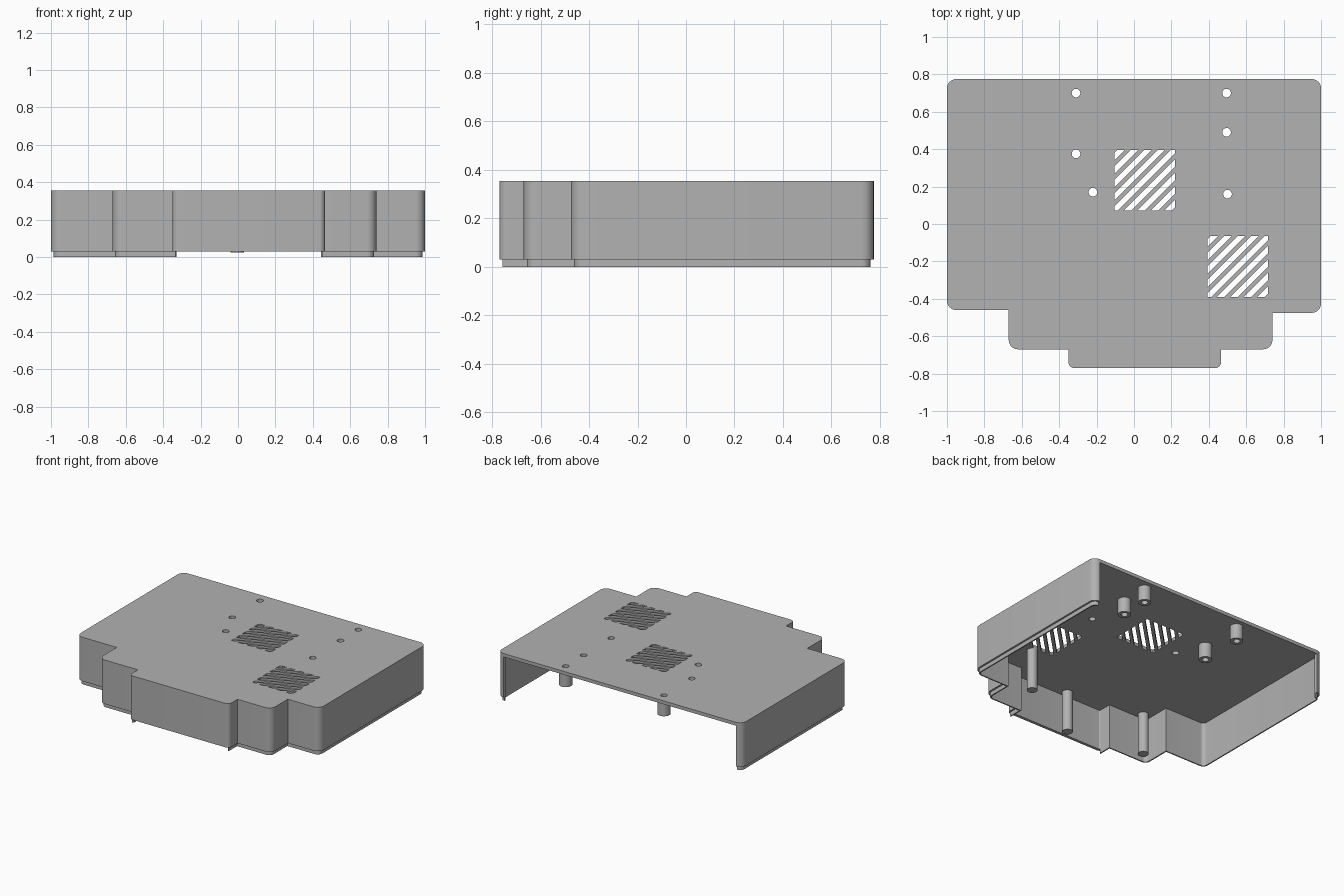
import bpy, bmesh
from math import sin, cos, pi, radians
from mathutils import Vector

cube = bpy.data.objects.get("Cube")
if cube:
    bpy.data.objects.remove(cube)

# One plain grey for the whole cover
GREY = (0.445, 0.445, 0.445, 1)
mat = bpy.data.materials.new("plain grey")
mat.use_nodes = True
mat.diffuse_color = GREY
bsdf = mat.node_tree.nodes["Principled BSDF"]
bsdf.inputs["Base Color"].default_value = GREY

TOP, UNDER, RIM = 0.355, 0.33, 0.03
WALL, STEP = 0.022, 0.013

# Outline corners, running from the back round the front: x, y, fillet radius
CORNERS = [(-1, .775, .05), (-1, -.46, .05), (-.67, -.46, 0), (-.67, -.67, .05),
           (-.35, -.67, 0), (-.35, -.77, .03), (.465, -.77, .03), (.465, -.67, 0),
           (.74, -.67, .05), (.74, -.475, 0), (1, -.475, .05), (1, .775, .05)]


def outline(inset=0, ids=range(12), sharp=()):
    """Filleted outline points for the chosen corners, offset inward."""
    pts = []
    for i in ids:
        p = Vector(CORNERS[i][:2])
        a = (p - Vector(CORNERS[i - 1][:2])).normalized()
        b = (Vector(CORNERS[(i + 1) % 12][:2]) - p).normalized()
        p += inset * (Vector((-a.y, a.x)) + Vector((-b.y, b.x)))
        r = CORNERS[i][2] - inset
        if r <= 0 or i in sharp:
            pts.append(p)
            continue
        centre = p - a * r + b * r
        for k in range(9):
            t = k * pi / 16
            pts.append(centre - b * r * cos(t) + a * r * sin(t))
    return pts


def circle(x, y, r, n=32):
    return [(x + r * cos(2 * pi * k / n), y + r * sin(2 * pi * k / n)) for k in range(n)]


def slots(x0, y0, size, count=9, pitch=.072, width=.04):
    """Diagonal vent slots clipped to a square."""
    def ends(c):
        lo, hi = max(0, -c), max(0, c)
        return (x0 + lo, y0 + hi), (x0 + size - hi, y0 + size - lo)
    result = []
    for k in range(count):
        c = (k - (count - 1) / 2) * pitch
        a, b = ends(c - width / 2)
        d, e = ends(c + width / 2)
        if abs(c) < width / 2:
            result.append([a, b, (x0 + size, y0 + size), e, d, (x0, y0)])
        else:
            result.append([a, b, e, d])
    return result


def slab(name, loops, z0, z1):
    """Extrude flat closed loops; inner loops become holes."""
    cu = bpy.data.curves.new(name, 'CURVE')
    cu.dimensions, cu.fill_mode, cu.extrude = '2D', 'BOTH', (z1 - z0) / 2
    for pts in loops:
        s = cu.splines.new('POLY')
        s.points.add(len(pts) - 1)
        for sp, p in zip(s.points, pts):
            sp.co = (p[0], p[1], 0, 1)
        s.use_cyclic_u = True
    tmp = bpy.data.objects.new(name + " profile", cu)
    bpy.context.collection.objects.link(tmp)
    deps = bpy.context.evaluated_depsgraph_get()
    me = bpy.data.meshes.new_from_object(tmp.evaluated_get(deps))
    bpy.data.objects.remove(tmp)
    bpy.data.curves.remove(cu)
    bm = bmesh.new()
    bm.from_mesh(me)
    bmesh.ops.translate(bm, verts=bm.verts, vec=(0, 0, (z0 + z1) / 2))
    bmesh.ops.remove_doubles(bm, verts=bm.verts, dist=1e-5)
    bmesh.ops.recalc_face_normals(bm, faces=bm.faces)
    bm.to_mesh(me)
    bm.free()
    me.name = name
    me.materials.clear()
    me.materials.append(mat)
    ob = bpy.data.objects.new(name, me)
    bpy.context.collection.objects.link(ob)
    bpy.ops.object.select_all(action='DESELECT')
    ob.select_set(True)
    bpy.context.view_layer.objects.active = ob
    bpy.ops.object.shade_smooth_by_angle(angle=radians(30))
    return ob


# Top plate with screw holes and two vents
BOSSES = [(-.31, .7), (-.31, .375), (.495, .7), (.495, .49)]
HOLES = BOSSES + [(-.22, .17), (.5, .16)]
slab("top_plate",
     [outline()] + [circle(x, y, .023) for x, y in HOLES]
     + slots(-.105, .073, .323) + slots(.392, -.39, .325), UNDER, TOP)

# Side and front wall, open at the back
slab("wall", [outline() + outline(WALL)[::-1]], RIM, UNDER)

# Locating lip under the wall, missing along the front centre
for side, ids in (("right", range(6)), ("left", range(6, 12))):
    slab("lip_" + side, [outline(STEP, ids, (5, 6)) + outline(WALL, ids, (5, 6))[::-1]], 0, RIM)

# Hollow screw bosses
for n, (x, y) in enumerate(BOSSES):
    slab(f"screw_boss_{n + 1}", [circle(x, y, .045), circle(x, y, .023)], UNDER - .11, UNDER)

# Long support posts
for n, (x, y) in enumerate([(.535, -.425), (-.005, -.7), (-.585, -.6)]):
    slab(f"support_post_{n + 1}", [circle(x, y, .036)], .025, UNDER)
